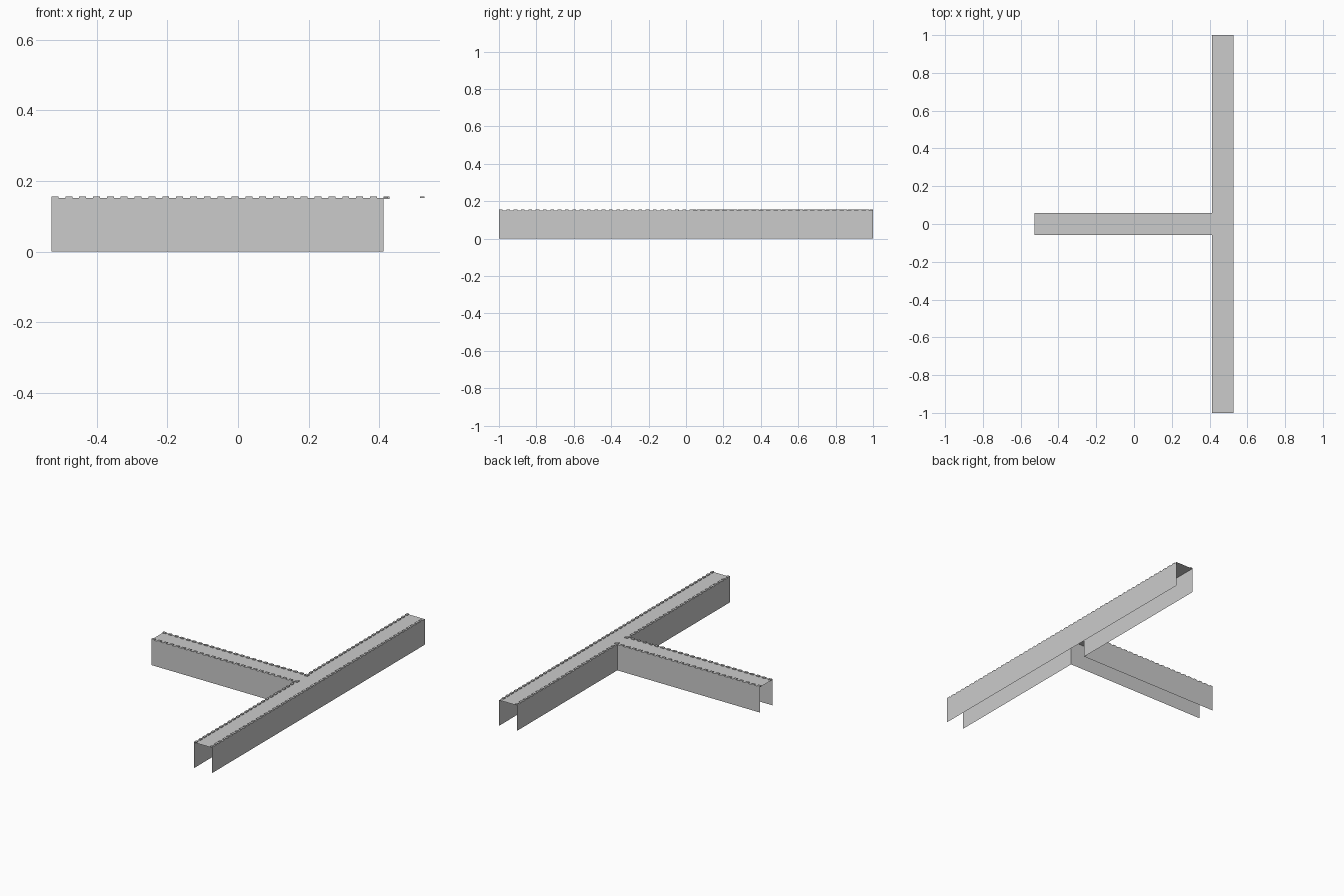
import bpy, bmesh
from mathutils import Vector, Matrix

if "Cube" in bpy.data.objects:
    bpy.data.objects.remove(bpy.data.objects["Cube"])

XO, XI, W = 0.528, 0.412, 0.057      # outer side, inner side, half width of stem
DECK, TOP = 0.152, 0.157             # walkway level and merlon tops
PITCH, TOOTH, THICK = 0.0392, 0.0196, 0.013

grey = bpy.data.materials.new("stone grey")
grey.use_nodes = True
COLOUR = (0.6, 0.6, 0.6, 1)
grey.diffuse_color = COLOUR
grey.node_tree.nodes["Principled BSDF"].inputs["Base Color"].default_value = COLOUR


def finish(name, bm):
    mesh = bpy.data.meshes.new(name)
    bm.to_mesh(mesh)
    bm.free()
    mesh.materials.append(grey)
    obj = bpy.data.objects.new(name, mesh)
    bpy.context.collection.objects.link(obj)


def add_box(bm, lo, hi):
    lo, hi = Vector(lo), Vector(hi)
    matrix = Matrix.Translation((lo + hi) / 2) @ Matrix.Diagonal((*(hi - lo), 1))
    bmesh.ops.create_cube(bm, size=1, matrix=matrix)


# T-shaped walkway, counter-clockwise outline
outline = [(XO, -1), (XO, 1), (XI, 1), (XI, W), (-XO, W), (-XO, -W), (XI, -W), (XI, -1)]
OPEN_ENDS = (1, 4, 7)

bm = bmesh.new()
top = [bm.verts.new((x, y, DECK)) for x, y in outline]
bm.faces.new(top)
finish("walkway_deck", bm)

# Thin side walls, left open at the three ends and underneath
bm = bmesh.new()
top = [bm.verts.new((x, y, DECK)) for x, y in outline]
base = [bm.verts.new((x, y, 0)) for x, y in outline]
for i in range(len(outline)):
    if i not in OPEN_ENDS:
        j = (i + 1) % len(outline)
        bm.faces.new((base[i], base[j], top[j], top[i]))
finish("side_walls", bm)

# Merlons along the outer edge of the crossbar
bm = bmesh.new()
for k in range(51):
    y = -1 + k * PITCH
    add_box(bm, (XO - THICK, y, DECK), (XO, y + TOOTH, TOP))
finish("outer_merlons", bm)

# Merlons along the stem and the inner edges of the crossbar, on both sides
for side, label in ((-1, "front"), (1, "back")):
    bm = bmesh.new()
    for k in range(24):
        x = -XO + k * PITCH
        edges = sorted((side * W, side * (W - THICK)))
        add_box(bm, (x, edges[0], DECK), (x + TOOTH, edges[1], TOP))
        ends = sorted((side * (1 - k * PITCH), side * (1 - k * PITCH - TOOTH)))
        add_box(bm, (XI, ends[0], DECK), (XI + THICK, ends[1], TOP))
    # Corner post where the two rows meet
    ends = sorted((side * W, side * (W - TOOTH)))
    add_box(bm, (XI, ends[0], DECK - 0.003), (XI + TOOTH - 0.002, ends[1], TOP))
    finish(label + "_inner_merlons", bm)
